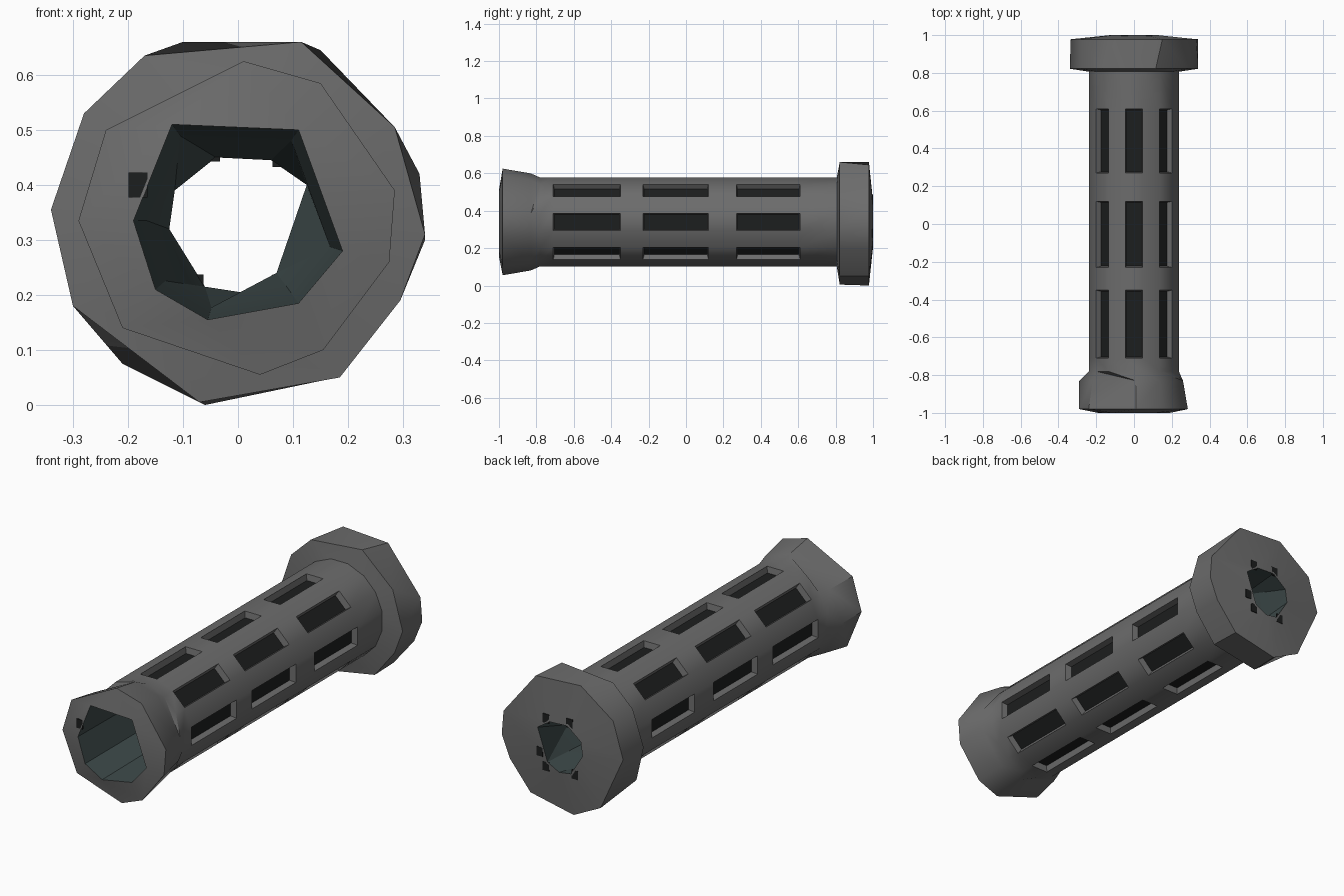
import bpy, bmesh, math
from mathutils import Matrix, Vector

cube = bpy.data.objects.get("Cube")
if cube:
    bpy.data.objects.remove(cube, do_unlink=True)

CZ = 0.34      # height of the grip axis
R = 0.242      # tube radius


def material(name, rgb):
    m = bpy.data.materials.new(name)
    m.use_nodes = True
    m.diffuse_color = (*rgb, 1)
    bsdf = m.node_tree.nodes["Principled BSDF"]
    bsdf.inputs["Base Color"].default_value = (*rgb, 1)
    bsdf.inputs["Roughness"].default_value = 0.7
    return m


rubber = material("grey rubber", (0.15, 0.15, 0.15))
black = material("black slot", (0.012, 0.013, 0.013))
lining = material("dark teal lining", (0.05, 0.072, 0.072))


def ring(bm, outline, y, scale=1.0):
    """Closed loop of vertices from (x, z) points at depth y."""
    return [bm.verts.new((x * scale, y, CZ + (z - CZ) * scale)) for x, z in outline]


def circle(radius, angles):
    return [(radius * math.cos(a), CZ + radius * math.sin(a)) for a in angles]


def bridge(bm, a, b):
    """Skin two loops with any vertex counts by advancing in angle."""
    def ang(v):
        return math.atan2(v.co.z - CZ, v.co.x) % math.tau
    a, b = sorted(a, key=ang), sorted(b, key=ang)
    n, m = len(a), len(b)
    if n == m:
        for i in range(n):
            j = (i + 1) % n
            bm.faces.new((a[i], a[j], b[j], b[i]))
        return
    i = j = 0
    while i < n or j < m:
        next_a = ang(a[i + 1]) if i + 1 < n else math.tau + ang(a[0])
        next_b = ang(b[j + 1]) if j + 1 < m else math.tau + ang(b[0])
        va, vb = a[i % n], b[j % m]
        if j >= m or (i < n and next_a <= next_b):
            bm.faces.new((va, a[(i + 1) % n], vb))
            i += 1
        else:
            bm.faces.new((va, b[(j + 1) % m], vb))
            j += 1


def orient(bm, probe, outward):
    """Make all normals consistent, with the probe face towards or off the axis."""
    bmesh.ops.recalc_face_normals(bm, faces=bm.faces)
    c = probe.calc_center_median()
    if (probe.normal.dot(c - Vector((0, c.y, CZ))) > 0) != outward:
        bmesh.ops.reverse_faces(bm, faces=bm.faces)


def finish(bm, name, mats, smooth):
    me = bpy.data.meshes.new(name)
    bm.to_mesh(me)
    bm.free()
    ob = bpy.data.objects.new(name, me)
    bpy.context.collection.objects.link(ob)
    for m in mats:
        me.materials.append(m)
    bpy.ops.object.select_all(action="DESELECT")
    ob.select_set(True)
    bpy.context.view_layer.objects.active = ob
    bpy.ops.object.shade_smooth_by_angle(angle=math.radians(smooth))


# Faceted outlines
lip = [(.285, .39), (.15, .585), (.01, .625), (-.24, .5), (-.29, .335),
       (-.21, .14), (.04, .055), (.155, .1), (.275, .26)]
bore_front = [(.11, .5), (-.12, .51), (-.19, .335), (-.15, .21),
              (-.055, .155), (.11, .185), (.19, .28)]
bore_back = [(.125, .4), (.06, .445), (-.04, .45), (-.115, .39), (-.125, .32),
             (-.06, .215), (.005, .205), (.07, .24)]
flange_front = [(.285, .505), (.115, .66), (-.17, .635), (-.28, .53), (-.34, .355),
                (-.3, .18), (-.07, .005), (.185, .05), (.295, .19), (.34, .31)]
flange_back = [(.33, .42), (.15, .645), (-.1, .66), (-.28, .53), (-.335, .35),
               (-.21, .075), (-.06, 0), (.18, .05), (.295, .19), (.34, .3)]

# Grip tube: eight slot strips between eight ribs, three slots along each strip
half = math.radians(11)
angles = [k * math.pi / 4 + s * half for k in range(8) for s in (-1, 1)]
slot_spans = [(-0.71, -0.35), (-0.23, 0.12), (0.27, 0.61)]
ys = [-0.78] + [y for span in slot_spans for y in span] + [0.82]
bm = bmesh.new()
loops = [ring(bm, circle(R, angles), y) for y in ys]
slots = []
for r, (a, b) in enumerate(zip(loops, loops[1:])):
    for i in range(16):
        j = (i + 1) % 16
        f = bm.faces.new((a[i], a[j], b[j], b[i]))
        if r % 2 and i % 2 == 0:
            slots.append(f)

# Flared front lip, stepped on the right side, and its end face
flare = [(x, z) if x < -0.28 else (x * 0.91, CZ + (z - CZ) * 0.91) for x, z in lip]
collar = ring(bm, flare, -0.83)
front = ring(bm, lip, -0.98)
mouth = ring(bm, bore_front, -1.0)
for a, b in ((loops[0], collar), (collar, front), (front, mouth)):
    bridge(bm, a, b)
orient(bm, slots[0], True)
# Recess the slots with sloping walls
bmesh.ops.inset_individual(bm, faces=slots, thickness=0.009, depth=-0.03)
for f in slots:
    f.material_index = 1
finish(bm, "grip_tube", [rubber, black], 40)

# Stop flange at the back
bm = bmesh.new()
inner = ring(bm, circle(R * 0.97, angles), 0.805)
rim_a = ring(bm, flange_front, 0.822)
rim_b = ring(bm, flange_back, 0.978)
end = ring(bm, bore_back, 1.0)
for a, b in ((inner, rim_a), (rim_a, rim_b), (rim_b, end)):
    bridge(bm, a, b)
bmesh.ops.recalc_face_normals(bm, faces=bm.faces)
finish(bm, "end_flange", [rubber], 40)

# Bore through the grip, narrowing at the back
bm = bmesh.new()
start = ring(bm, bore_front, -1.0)
middle = ring(bm, bore_front, 0.7, 0.88)
bridge(bm, start, middle)
bridge(bm, middle, ring(bm, bore_back, 1.0))
orient(bm, next(iter(bm.faces)), False)
finish(bm, "bore_lining", [lining], 20)

# Small black marks beside the bore openings
bm = bmesh.new()
marks = [(-.182, -.996, .4)] + [(x, .996, z) for x, z in (
    (.115, .28), (.08, .455), (-.05, .465), (.08, .215), (-.08, .215))]
for spot in marks:
    bmesh.ops.create_cube(bm, size=1, matrix=Matrix.Translation(spot)
                          @ Matrix.Diagonal((.035, .006, .045, 1)))
finish(bm, "bore_marks", [black], 20)
